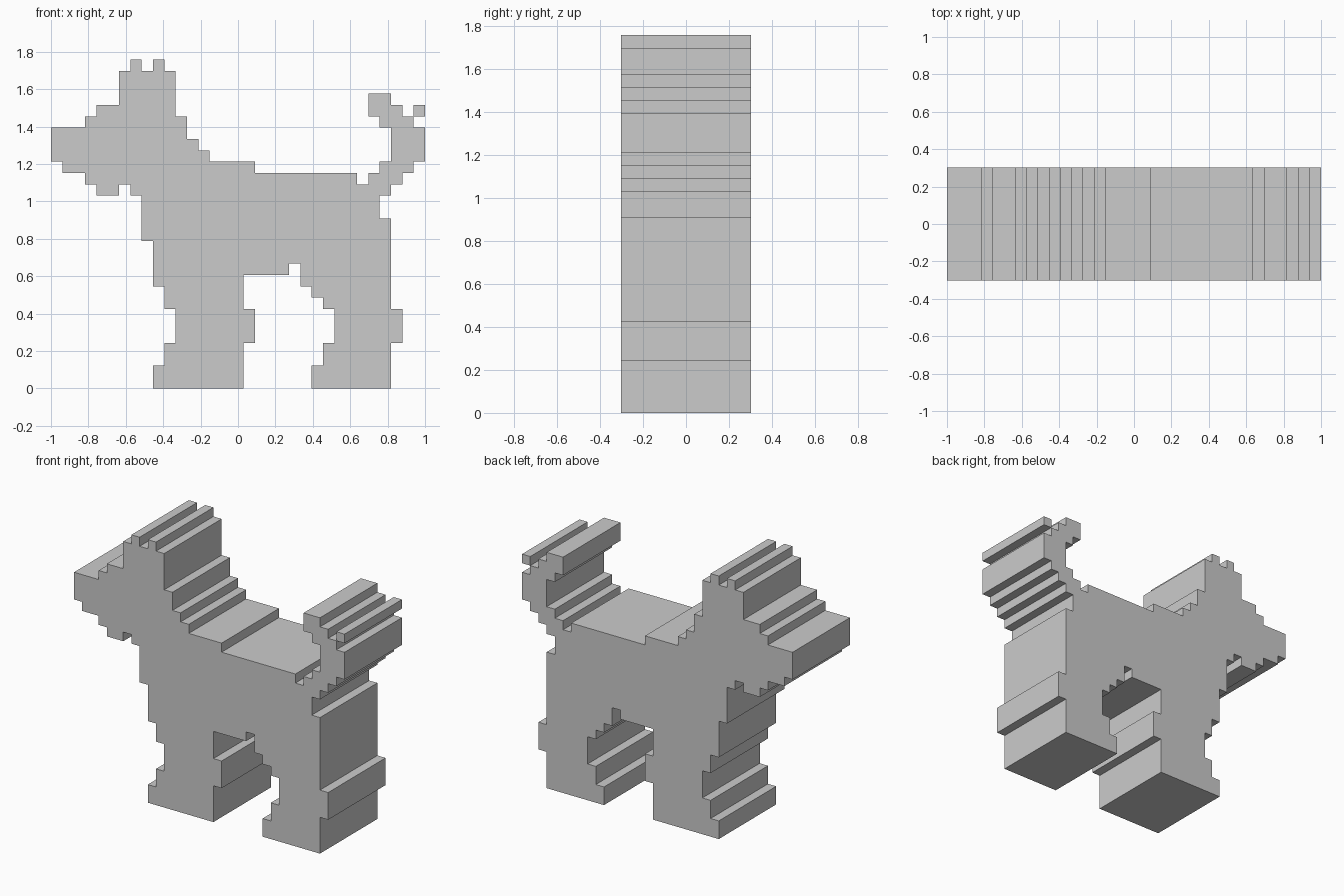
import bpy, bmesh

if "Cube" in bpy.data.objects:
    bpy.data.objects.remove(bpy.data.objects["Cube"])

CELL = 2 / 33          # size of one step of the silhouette
HALF_DEPTH = 5 * CELL  # the figure is ten steps deep
seams = set()          # open joints shared by neighbouring parts


def slab(name, points):
    """Extrude a counter-clockwise (x, z) outline along y, leaving joints open."""
    bm = bmesh.new()
    front, back = [[bm.verts.new((x * CELL - 1, y, z * CELL)) for x, z in points]
                   for y in (-HALF_DEPTH, HALF_DEPTH)]
    bm.faces.new(front)
    bm.faces.new(back[::-1])
    for i in range(len(points)):
        j = (i + 1) % len(points)
        if frozenset((points[i], points[j])) not in seams:
            bm.faces.new((front[j], front[i], back[i], back[j]))
    mesh = bpy.data.meshes.new(name)
    bm.to_mesh(mesh)
    bm.free()
    obj = bpy.data.objects.new(name, mesh)
    bpy.context.collection.objects.link(obj)
    return obj


def stepped(name, start, steps, joined=True):
    """Build a slab from a staircase walk; its closing edge meets the torso."""
    x, z = start
    points = [start]
    for step in steps.split():
        if step[0] == "x":
            x = int(step[1:])
        else:
            z = int(step[1:])
        points.append((x, z))
    if joined:
        seams.add(frozenset((points[0], points[-1])))
    return slab(name, points)


# Head: neck, two ears, brow, muzzle and jaw
stepped("head", (13, 21),
        "z22 x12 z24 x11 z28 x10 z29 x9 z28 x8 z29 x7 z28 x6 z25 x4 z24 x3 "
        "z23 x0 z20 x1 z19 x3 z18 x4 z17 x6 z18 x7 z17 x8")

# Legs
stepped("front_leg", (9, 10),
        "z9 x10 z7 x11 z4 x10 z2 x9 z0 x17 z4 x18 z7 x17 z10")
stepped("hind_leg", (22, 11),
        "z9 x23 z8 x24 z7 x25 z4 x24 z2 x23 z0 x30 z4 x31 z7 x30 z11")

# Curled tail and its separate tip
stepped("tail", (29, 17),
        "x30 z18 x31 z19 x32 z20 x33 z23 x32 z24 x31 z25 x30 z26 x28 z24 "
        "x29 z23 x30 z20 x29 z19 x28 z18")
stepped("tail_tip", (32, 24), "x33 z25 x32", joined=False)

# Torso, open where the other parts join it
slab("torso", [(8, 17), (8, 13), (9, 13), (9, 10), (17, 10), (21, 10), (21, 11),
               (22, 11), (30, 11), (30, 15), (29, 15), (29, 17), (28, 18), (27, 18),
               (27, 19), (18, 19), (18, 20), (14, 20), (14, 21), (13, 21)])
